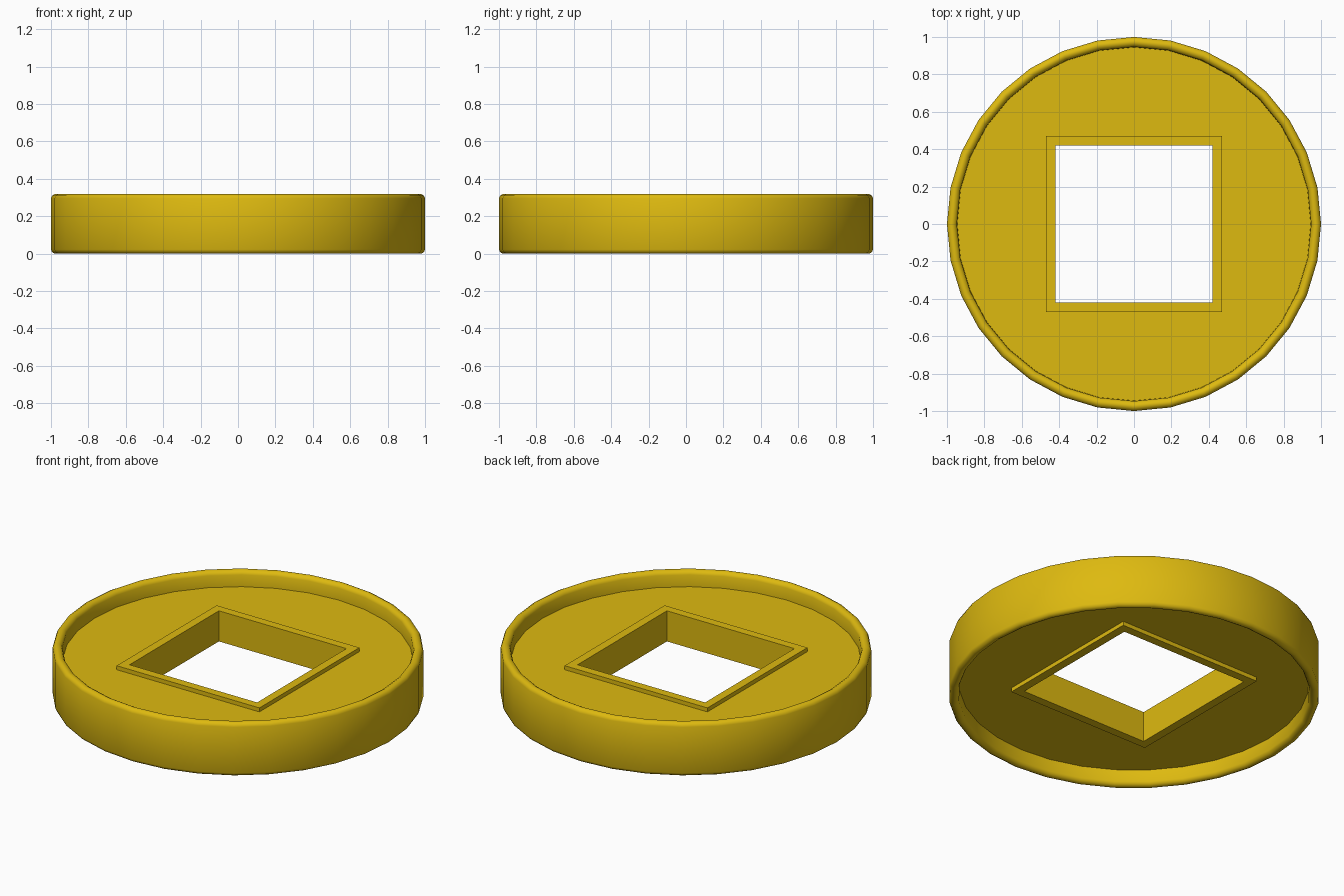
import bpy, bmesh
from math import cos, sin, pi, sqrt, radians

if "Cube" in bpy.data.objects:
    bpy.data.objects.remove(bpy.data.objects["Cube"])

H = 0.318                   # total thickness
FLOOR, FRAME = 0.226, 0.25  # upper recess floor and upper frame height


def lathe(bm, profile, sides, phase=0.0):
    """Revolve an open profile, return the edges of its two end loops."""
    rings = [[bm.verts.new((r * cos(phase + 2 * pi * i / sides),
                            r * sin(phase + 2 * pi * i / sides), z))
              for i in range(sides)] for r, z in profile]
    for a, b in zip(rings, rings[1:]):
        for i in range(sides):
            j = (i + 1) % sides
            bm.faces.new((a[i], a[j], b[j], b[i]))
    return [[bm.edges.get((ring[i], ring[(i + 1) % sides])) for i in range(sides)]
            for ring in (rings[0], rings[-1])]


def mirrored(upper):
    """Complete an upper half profile with its reflection in the mid plane."""
    return [(r, H - z) for r, z in reversed(upper)] + upper


bm = bmesh.new()

# Rounded outer rim
rim_half = [(1.0, H - 0.022), (0.994, H - 0.008), (0.98, H), (0.968, H),
            (0.954, H - 0.008), (0.947, H - 0.022), (0.945, FLOOR)]
rim = lathe(bm, mirrored(rim_half), 32)

# Raised square frame around the hole
frame_half = [(0.42 * sqrt(2), FRAME), (0.47 * sqrt(2), FRAME), (0.47 * sqrt(2), FLOOR)]
frame = lathe(bm, mirrored(frame_half), 4, pi / 4)

# Recessed faces between rim and frame
for rim_loop, frame_loop in zip(rim, frame):
    bmesh.ops.triangle_fill(bm, use_beauty=True, edges=rim_loop + frame_loop)
bmesh.ops.recalc_face_normals(bm, faces=bm.faces)

mesh = bpy.data.meshes.new("coin")
bm.to_mesh(mesh)
bm.free()
coin = bpy.data.objects.new("coin", mesh)
bpy.context.collection.objects.link(coin)

# Gold colour and smooth rim
gold = bpy.data.materials.new("gold")
gold.diffuse_color = (0.73, 0.49, 0.005, 1)
gold.use_nodes = True
gold.node_tree.nodes["Principled BSDF"].inputs["Base Color"].default_value = gold.diffuse_color
mesh.materials.append(gold)
bpy.context.view_layer.objects.active = coin
coin.select_set(True)
bpy.ops.object.shade_smooth_by_angle(angle=radians(50))
